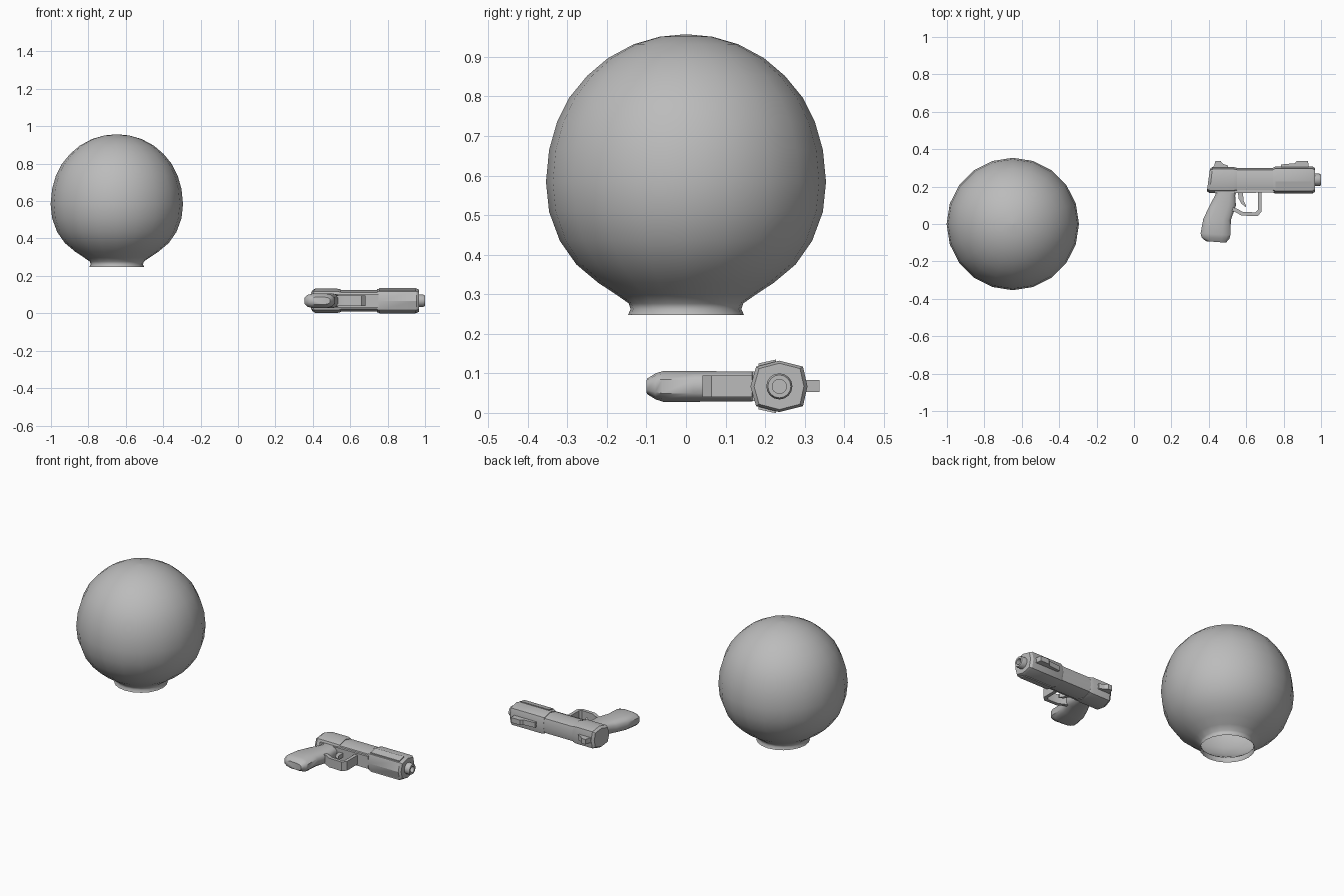
import bpy, bmesh, math

if "Cube" in bpy.data.objects:
    bpy.data.objects.remove(bpy.data.objects["Cube"])

gray = bpy.data.materials.new("mid gray")
gray.diffuse_color = (0.5, 0.5, 0.5, 1)
gray.use_nodes = True
gray.node_tree.nodes["Principled BSDF"].inputs["Base Color"].default_value = gray.diffuse_color
ZC, YC = 0.067, 0.236  # barrel axis


def finish(name, bm, angle=30):
    bmesh.ops.recalc_face_normals(bm, faces=bm.faces)
    me = bpy.data.meshes.new(name)
    bm.to_mesh(me)
    bm.free()
    ob = bpy.data.objects.new(name, me)
    bpy.context.collection.objects.link(ob)
    me.materials.append(gray)
    bpy.ops.object.select_all(action='DESELECT')
    ob.select_set(True)
    bpy.context.view_layer.objects.active = ob
    bpy.ops.object.shade_smooth_by_angle(angle=math.radians(angle))
    return ob


def loft(name, rings, caps=(True, True), angle=30):
    """Skin a list of closed rings with equal point counts."""
    bm = bmesh.new()
    vs = [[bm.verts.new(p) for p in r] for r in rings]
    n = len(vs[0])
    for a, b in zip(vs, vs[1:]):
        for i in range(n):
            j = (i + 1) % n
            bm.faces.new((a[i], a[j], b[j], b[i]))
    if caps[0]:
        bm.faces.new(vs[0])
    if caps[1]:
        bm.faces.new(vs[-1])
    return finish(name, bm, angle)


def slab(name, outline, z0, z1, angle=30):
    """Extrude an xy outline between two heights."""
    return loft(name, [[(x, y, z) for x, y in outline] for z in (z0, z1)], angle=angle)


def circle_x(x, r, n=16):
    return [(x, YC + r * math.cos(2 * math.pi * i / n), ZC + r * math.sin(2 * math.pi * i / n))
            for i in range(n)]


# Globe shade, open at the neck
profile = [(.147, .247), (.14, .262), (.145, .277), (.175, .298), (.222, .329), (.277, .375),
           (.319, .435), (.346, .508), (.354, .584), (.346, .665), (.326, .735),
           (.295, .797), (.25, .852), (.197, .897), (.132, .932), (.066, .951), (.004, .957)]
N = 20
loft("globe_shade", [[(-.648 + r * math.cos(2 * math.pi * i / N), r * math.sin(2 * math.pi * i / N), z)
                      for i in range(N)] for r, z in profile], caps=(False, True), angle=60)

# Eight-sided cross-section of the slide: y offset, z offset
OCT = [(-.071, 0), (-.057, .05), (0, .065), (.058, .05), (.069, 0), (.058, -.05), (0, -.065), (-.057, -.05)]


def section(x, s=1.0, slant=0.0, sz=None):
    sz = sz or s
    return [(x + slant * dy, YC + dy * s, ZC + dz * sz) for dy, dz in OCT]


loft("slide_rear", [section(.398, .85, .12), section(.412, 1, .12), section(.53, 1), section(.55, .93)])
loft("slide_middle", [section(.54, .93, 0, .87), section(.755, .93, 0, .87)])
loft("slide_front", [section(.742, .94), section(.755, 1.03, 0, 1), section(.955, 1.03, 0, 1),
                     section(.968, .9)])

# Raised side panels on the front block, mirrored top and bottom
for tag, s in (("upper", 1), ("lower", -1)):
    loft(tag + "_side_panel", [[(x, y, ZC + s * z) for y, z in
                                ((.183, .045), (.228, .057), (.228, .068), (.183, .058))]
                               for x in (.757, .948)])

# Muzzle with a hollow bore
loft("muzzle", [circle_x(.95, .033), circle_x(.99, .033), circle_x(.999, .029),
                circle_x(.999, .018), circle_x(.96, .018)])

# Sights
slab("front_sight", [(.785, .30), (.785, .318), (.86, .325), (.872, .338), (.93, .338), (.935, .30)], .053, .083)
slab("rear_sight", [(.418, .295), (.43, .315), (.435, .338), (.462, .338), (.475, .322), (.503, .312), (.503, .295)],
     .053, .083)

# Frame under the slide
slab("frame", [(.43, .165), (.43, .2), (.75, .2), (.75, .168)], .03, .104)

# Grip: rounded sections from the frame to the butt (left x,y / right x,y / half depth)
grip = [(.425, .215, .55, .19, .036), (.437, .16, .541, .15, .038), (.40, .09, .545, .10, .038),
        (.37, .025, .518, .02, .039), (.356, -.05, .515, -.06, .039), (.362, -.073, .51, -.078, .033),
        (.385, -.092, .492, -.1, .02)]
ROUND = [(0, -.45), (0, .45), (.1, .82), (.28, 1), (.72, 1), (.9, .82), (1, .45), (1, -.45),
         (.9, -.82), (.72, -1), (.28, -1), (.1, -.82)]
loft("grip", [[(x0 + (x1 - x0) * t, y0 + (y1 - y0) * t, ZC + d * w) for t, w in ROUND]
              for x0, y0, x1, y1, d in grip], angle=45)

# Trigger guard as a bent strip
outer = [(.515, .075), (.545, .062), (.575, .045), (.66, .042), (.682, .065), (.682, .175)]
inner = [(.662, .175), (.662, .075), (.65, .062), (.58, .065), (.555, .08), (.52, .092)]
slab("trigger_guard", outer + inner, .04, .095)

# Trigger
slab("trigger", [(.555, .175), (.56, .135), (.575, .108), (.598, .09), (.6, .098), (.585, .125), (.583, .175)],
     .055, .08)
